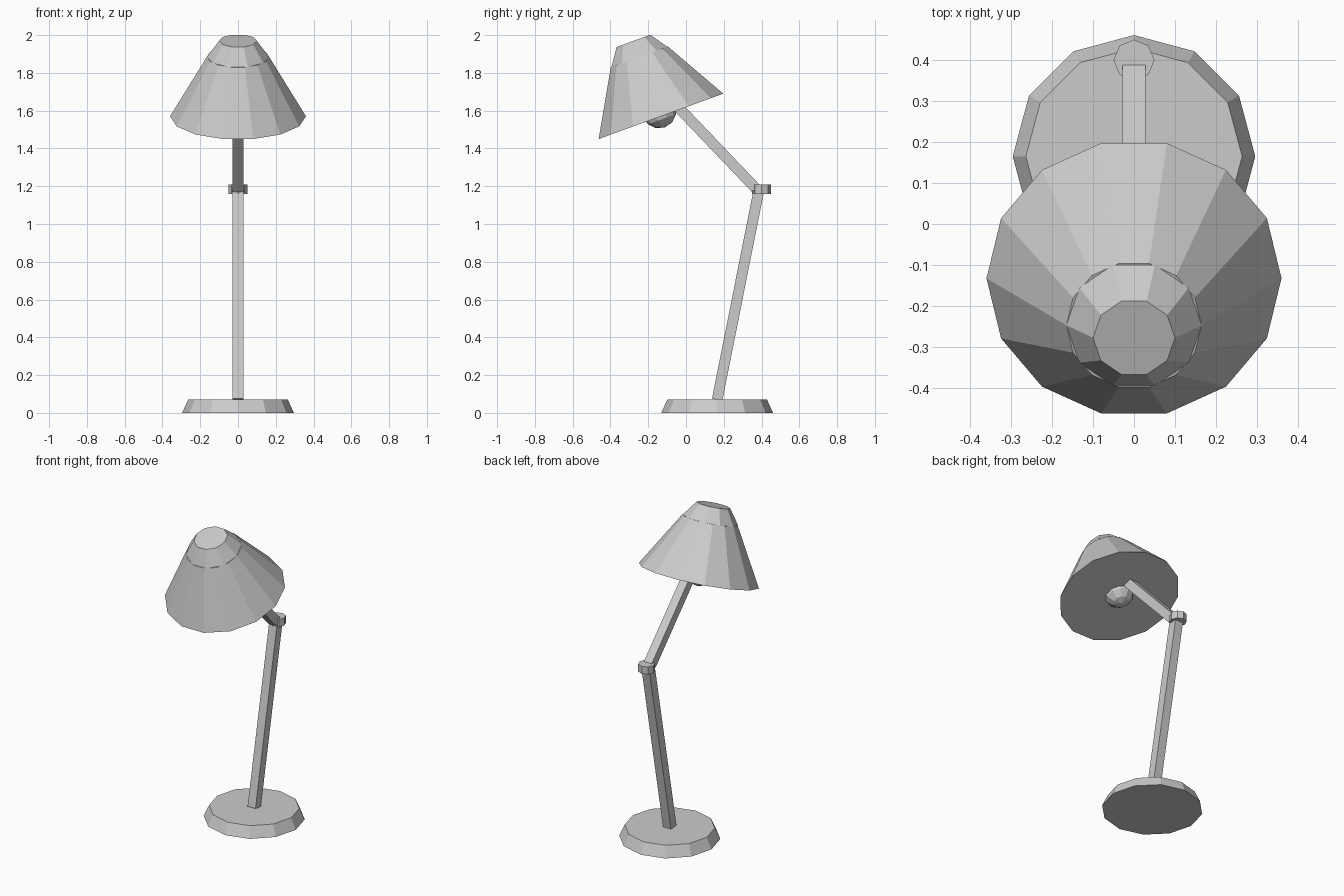
import bpy, bmesh, math
from mathutils import Matrix, Vector

if "Cube" in bpy.data.objects:
    bpy.data.objects.remove(bpy.data.objects["Cube"])

grey = bpy.data.materials.new("plain grey")
grey.diffuse_color = (0.6, 0.6, 0.6, 1)
grey.use_nodes = True
grey.node_tree.nodes["Principled BSDF"].inputs["Base Color"].default_value = grey.diffuse_color


def finish(name, bm, matrix):
    bm.transform(matrix)
    bmesh.ops.recalc_face_normals(bm, faces=bm.faces[:])
    mesh = bpy.data.meshes.new(name)
    bm.to_mesh(mesh)
    bm.free()
    mesh.materials.append(grey)
    obj = bpy.data.objects.new(name, mesh)
    bpy.context.collection.objects.link(obj)
    return obj


def frustum(name, sides, r0, z0, r1, z1, matrix):
    """Closed cone section with a corner on +x."""
    bm = bmesh.new()
    rings = []
    for r, z in ((r0, z0), (r1, z1)):
        rings.append([bm.verts.new((r * math.cos(2 * math.pi * i / sides),
                                    r * math.sin(2 * math.pi * i / sides), z))
                      for i in range(sides)])
    low, high = rings
    bm.faces.new(low[::-1])
    bm.faces.new(high)
    for i in range(sides):
        j = (i + 1) % sides
        bm.faces.new((low[i], low[j], high[j], high[i]))
    return finish(name, bm, matrix)


def bar(name, start, end, width):
    """Square bar between two points in the x = 0 plane, given as (y, z)."""
    a, b = Vector((0, *start)), Vector((0, *end))
    d = b - a
    bm = bmesh.new()
    bmesh.ops.create_cube(bm, size=1)
    tilt = Matrix.Rotation(math.atan2(-d.y, d.z), 4, 'X')
    return finish(name, bm, Matrix.Translation((a + b) / 2) @ tilt
                  @ Matrix.Diagonal((width, width, d.length, 1)))


# Foot, arms and elbow
frustum("base", 12, 0.296, 0, 0.264, 0.07, Matrix.Translation((0, 0.165, 0)))
bar("lower_arm", (0.165, 0.07), (0.386, 1.18), 0.056)
frustum("elbow_joint", 8, 0.05, 1.16, 0.05, 1.208, Matrix.Translation((0, 0.4, 0)))
bar("upper_arm", (0.368, 1.19), (-0.10, 1.68), 0.056)

# Tilted head: shade, collar and bulb share one frame centred on the rim
head = Matrix.Translation((0, -0.1325, 1.57)) @ Matrix.Rotation(math.radians(20), 4, 'X')
frustum("shade", 14, 0.36, 0, 0.165, 0.335, head)
frustum("shade_collar", 10, 0.165, 0.335, 0.10, 0.425, head)

bm = bmesh.new()
bmesh.ops.create_uvsphere(bm, u_segments=10, v_segments=6, radius=0.092)
finish("bulb", bm, head @ Matrix.Translation((0, 0, 0.03)))
